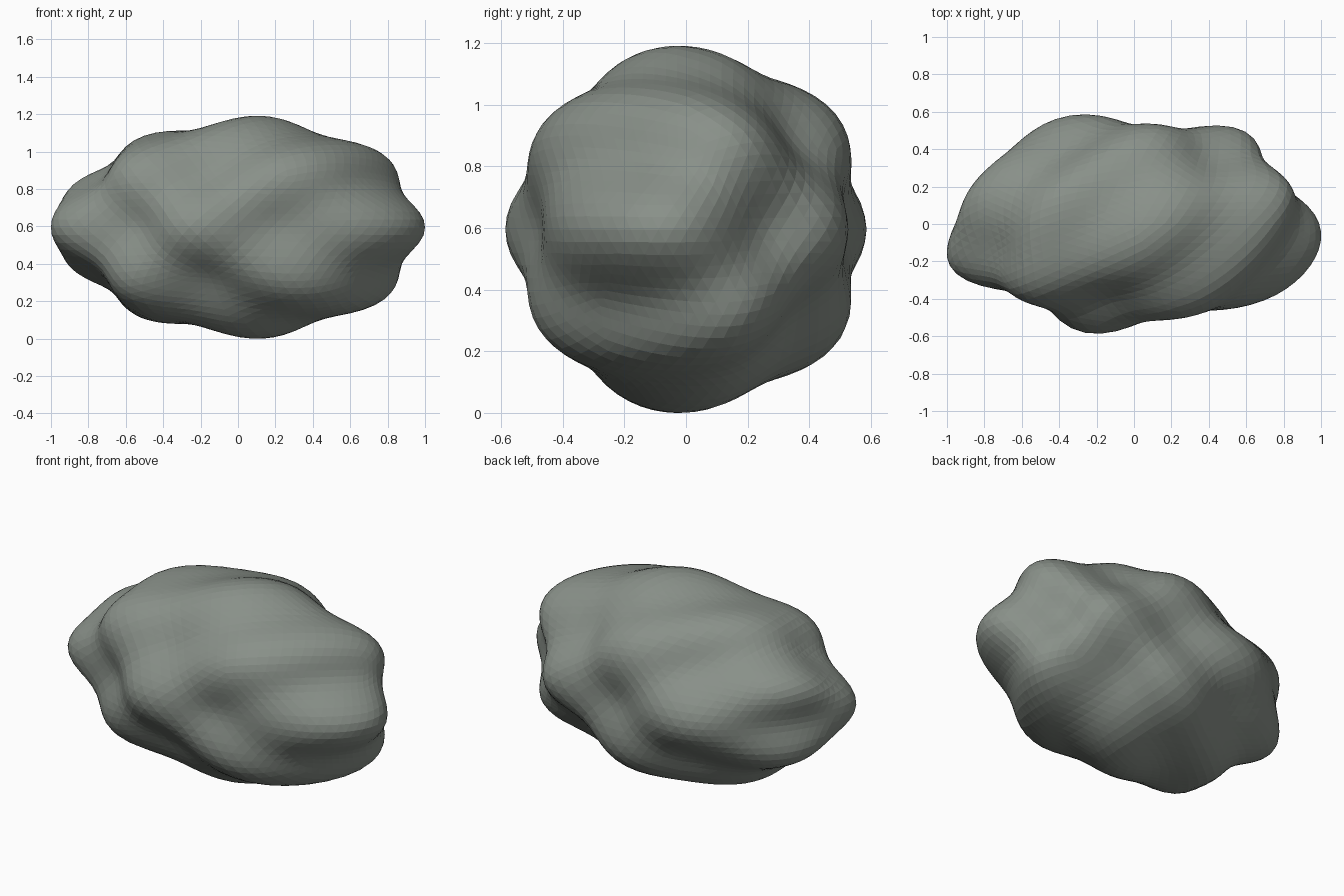
import bpy
import bmesh
from math import cos
from mathutils import Vector

# Remove the default cube only
default_cube = bpy.data.objects.get("Cube")
if default_cube:
    bpy.data.objects.remove(default_cube, do_unlink=True)

# Half sizes of the plain egg shape, and how strongly the lumps push it
HALF = Vector((0.955, 0.552, 0.568))
LUMP_HEIGHT = 0.095


def lump(direction):
    """Slanting ridges across the rock, broken into lumps up its height."""
    slant = direction.x - 0.43 * direction.y
    return cos(6.7 * (slant - 0.205)) * cos(5.5 * direction.z)


def make_material(name, colour):
    material = bpy.data.materials.new(name)
    material.use_nodes = True
    material.diffuse_color = colour
    shader = material.node_tree.nodes["Principled BSDF"]
    shader.inputs["Base Color"].default_value = colour
    shader.inputs["Roughness"].default_value = 0.9
    return material


# Push a fine ball into the lumpy form
bm = bmesh.new()
bmesh.ops.create_icosphere(bm, subdivisions=5, radius=1)
for vert in bm.verts:
    direction = vert.co.normalized()
    vert.co = direction * HALF * (1 + LUMP_HEIGHT * lump(direction))

# Centre it and stand it on the ground
corner_low = Vector([min(v.co[i] for v in bm.verts) for i in range(3)])
corner_high = Vector([max(v.co[i] for v in bm.verts) for i in range(3)])
shift = -(corner_low + corner_high) / 2
shift.z = -corner_low.z
bmesh.ops.translate(bm, verts=bm.verts, vec=shift)

mesh = bpy.data.meshes.new("rock")
bm.to_mesh(mesh)
bm.free()
mesh.materials.append(make_material("grey green stone", (.25, .28, .25, 1)))
rock = bpy.data.objects.new("rock", mesh)
bpy.context.collection.objects.link(rock)
